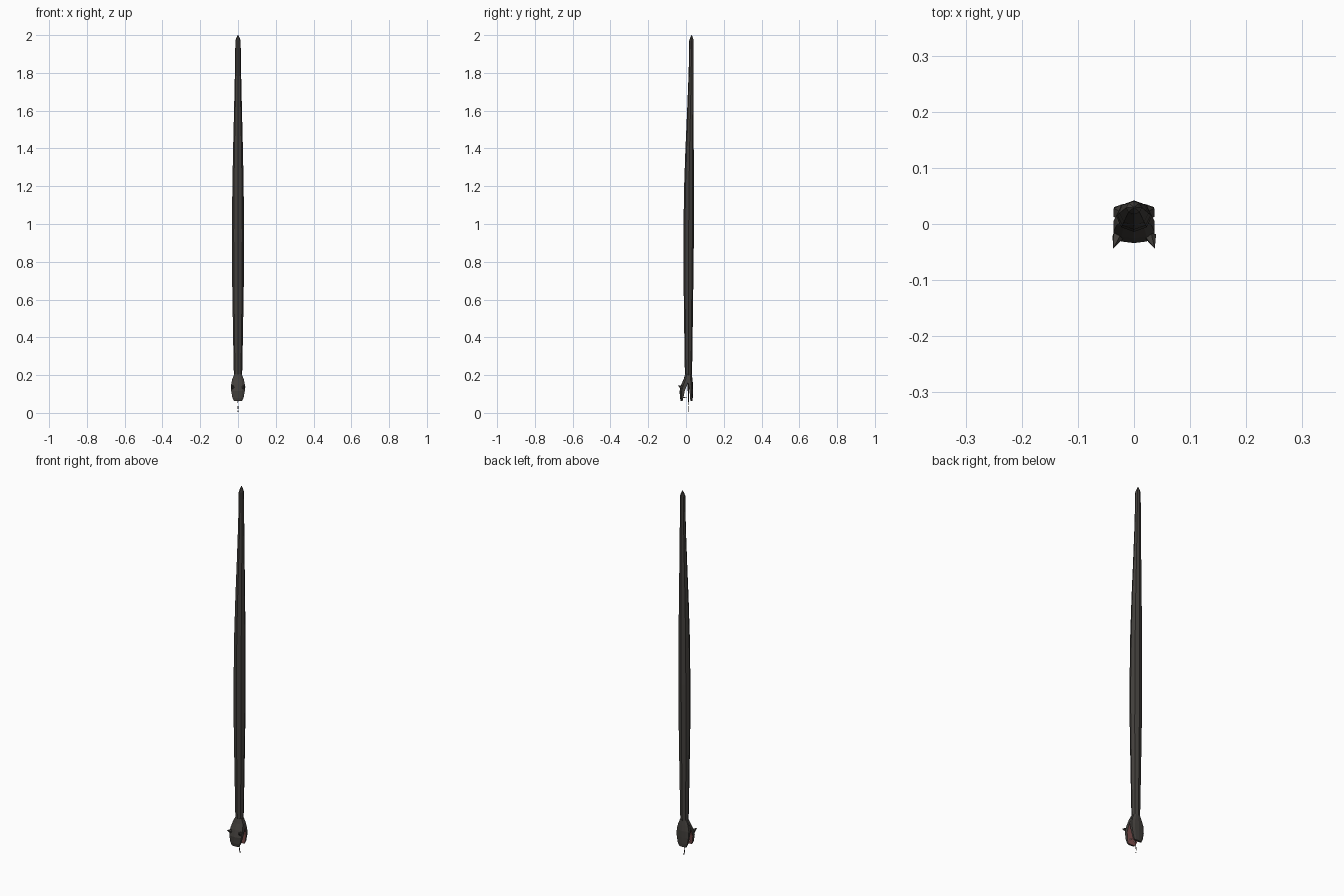
import bpy, bmesh, math
from mathutils import Vector

if "Cube" in bpy.data.objects:
    bpy.data.objects.remove(bpy.data.objects["Cube"])


def material(name, rgb):
    m = bpy.data.materials.new(name)
    m.diffuse_color = (*rgb, 1)
    m.use_nodes = True
    m.node_tree.nodes["Principled BSDF"].inputs["Base Color"].default_value = m.diffuse_color
    return m


SKIN = material("dark grey scales", (0.055, 0.050, 0.045))
MOUTH = material("dull pink mouth", (0.22, 0.085, 0.08))
TONGUE = material("black tongue", (0.02, 0.016, 0.016))
IVORY = material("ivory fang", (0.6, 0.56, 0.47))


def finish(name, bm, mats):
    bmesh.ops.recalc_face_normals(bm, faces=bm.faces)
    me = bpy.data.meshes.new(name)
    bm.to_mesh(me)
    bm.free()
    for m in mats:
        me.materials.append(m)
    ob = bpy.data.objects.new(name, me)
    bpy.context.collection.objects.link(ob)
    return ob


def loft(name, rings, sides, mats, mouth_dir=0):
    """Rings are (z, half width, front y, back y); mouth_dir marks the lining side."""
    bm = bmesh.new()
    loops = []
    for z, w, y0, y1 in rings:
        cy, ry = (y0 + y1) / 2, (y1 - y0) / 2
        ring = []
        for i in range(sides):
            a = 2 * math.pi * i / sides + math.pi / 2
            x, y = w * math.cos(a), cy + ry * math.sin(a)
            # flatten the side of a jaw that faces the mouth
            if mouth_dir and math.sin(a) * mouth_dir > 0.1:
                y = cy + ry * mouth_dir * 0.8
            ring.append(bm.verts.new((x, y, z)))
        loops.append(ring)
    for a, b in zip(loops, loops[1:]):
        for i in range(sides):
            j = (i + 1) % sides
            bm.faces.new((a[i], a[j], b[j], b[i]))
    bm.faces.new(loops[0])
    bm.faces.new(loops[-1])
    bmesh.ops.recalc_face_normals(bm, faces=bm.faces)
    if mouth_dir:
        for f in bm.faces:
            f.normal_update()
            if f.normal.y * mouth_dir > 0.5 and f.calc_center_median().z < 0.165:
                f.material_index = 1
    return finish(name, bm, mats)


def spike(name, base, tip, radius, mat):
    base, tip = Vector(base), Vector(tip)
    bm = bmesh.new()
    q = (tip - base).to_track_quat('Z', 'Y')
    ring = [bm.verts.new(base + q @ Vector((radius * math.cos(a), radius * math.sin(a), 0)))
            for a in [i * math.pi * 2 / 5 for i in range(5)]]
    top = bm.verts.new(tip)
    for i in range(5):
        bm.faces.new((ring[i], ring[(i + 1) % 5], top))
    bm.faces.new(ring[::-1])
    return finish(name, bm, [mat])


# long hanging body with flat-lying belly line, tail tip at the top
loft("body", [
    (0.165, 0.022, -0.006, 0.032), (0.20, 0.022, -0.006, 0.032),
    (0.40, 0.026, -0.009, 0.035), (0.70, 0.031, -0.013, 0.039),
    (0.95, 0.032, -0.014, 0.042), (1.20, 0.030, -0.010, 0.042),
    (1.40, 0.026, -0.003, 0.041), (1.60, 0.021, 0.006, 0.041),
    (1.80, 0.0165, 0.014, 0.041), (1.97, 0.014, 0.017, 0.041),
    (1.985, 0.009, 0.022, 0.037), (2.0, 0.001, 0.029, 0.031)], 8, [SKIN])

# upper head, on the front side
loft("upper_head", [
    (0.205, 0.020, -0.005, 0.020), (0.18, 0.032, -0.012, 0.020),
    (0.15, 0.038, -0.025, 0.010), (0.115, 0.038, -0.034, -0.004),
    (0.08, 0.031, -0.032, -0.012), (0.062, 0.022, -0.028, -0.017)],
    10, [SKIN, MOUTH], 1)

# lower jaw, on the back side
loft("lower_jaw", [
    (0.205, 0.020, 0.008, 0.031), (0.18, 0.031, 0.006, 0.034),
    (0.15, 0.038, 0.010, 0.037), (0.115, 0.037, 0.017, 0.037),
    (0.08, 0.030, 0.020, 0.036), (0.062, 0.022, 0.022, 0.034)],
    10, [SKIN, MOUTH], -1)

# brow horns and fangs
for s, side in ((-1, "left"), (1, "right")):
    spike(side + "_brow_horn", (s * 0.029, -0.022, 0.135), (s * 0.037, -0.044, 0.146), 0.011, SKIN)
    spike(side + "_fang", (s * 0.014, -0.016, 0.083), (s * 0.013, 0.006, 0.080), 0.003, IVORY)

# thin forked tongue
spike("tongue", (0, 0.012, 0.16), (0, 0.014, 0.012), 0.005, TONGUE)
for s, side in ((-1, "left"), (1, "right")):
    spike(side + "_tongue_fork", (s * 0.0005, 0.0135, 0.035), (s * 0.005, 0.015, 0.0), 0.0018, TONGUE)
